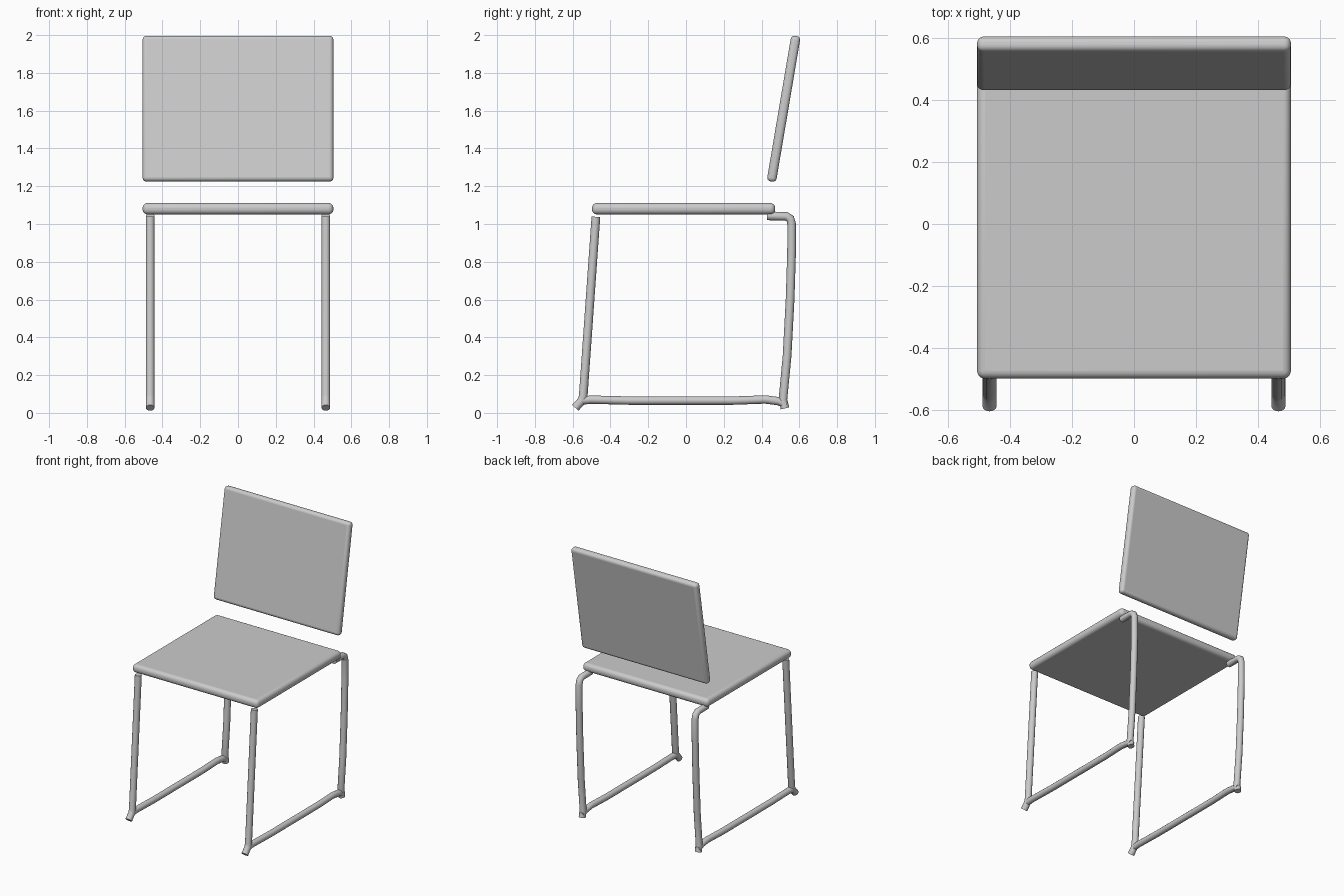
import bpy, math

if "Cube" in bpy.data.objects:
    bpy.data.objects.remove(bpy.data.objects["Cube"])


def panel(name, size, loc, tilt, radius):
    bpy.ops.mesh.primitive_cube_add(size=1, location=loc)
    ob = bpy.context.object
    ob.name = name
    ob.scale = size
    bpy.ops.object.transform_apply(location=False, rotation=False, scale=True)
    ob.rotation_euler.x = tilt
    bev = ob.modifiers.new("rounded_edges", 'BEVEL')
    bev.width = radius
    bev.segments = 5
    bpy.ops.object.shade_smooth_by_angle(angle=math.radians(35))
    return ob


def tube(name, x, path, radius=0.023):
    cu = bpy.data.curves.new(name, 'CURVE')
    cu.dimensions = '3D'
    cu.bevel_depth = radius
    cu.bevel_resolution = 4
    cu.use_fill_caps = True
    sp = cu.splines.new('POLY')
    sp.points.add(len(path) - 1)
    for p, (y, z) in zip(sp.points, path):
        p.co = (x, y, z, 1)
    ob = bpy.data.objects.new(name, cu)
    bpy.context.collection.objects.link(ob)
    return ob


# Seat and tilted backrest
panel("seat", (1.01, 0.97, 0.06), (0, -0.013, 1.081), 0, 0.026)
panel("backrest", (1.01, 0.05, 0.782), (0, 0.517, 1.61), -math.radians(9.6), 0.021)

# Tubular side frames, paths given as (y, z)
front_leg = [(-0.477, 1.038), (-0.544, 0.09), (-0.552, 0.065), (-0.586, 0.027)]
floor_rail = [(-0.55, 0.066), (-0.5, 0.07), (-0.3, 0.065), (0.25, 0.065),
              (0.42, 0.071), (0.49, 0.062), (0.53, 0.044)]
rear_leg = [(0.524, 0.024), (0.513, 0.07), (0.535, 0.3), (0.551, 0.6), (0.559, 0.85),
            (0.559, 1.0), (0.552, 1.028), (0.53, 1.041), (0.43, 1.043)]

for side, x in (("left", -0.465), ("right", 0.465)):
    tube("front_leg_" + side, x, front_leg)
    tube("floor_rail_" + side, x, floor_rail, 0.022)
    tube("rear_leg_" + side, x, rear_leg)
